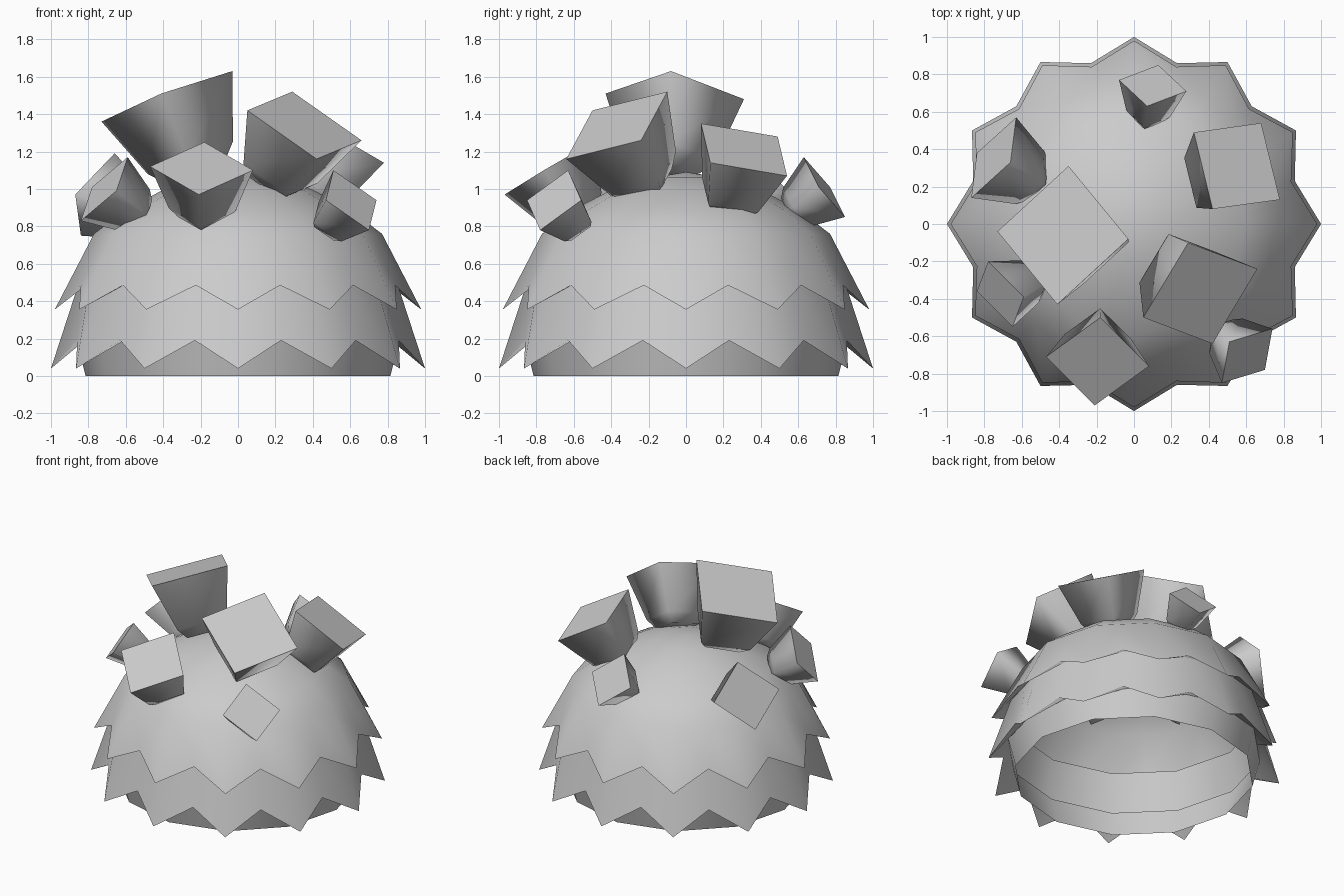
import bpy, bmesh, math
from mathutils import Vector

if "Cube" in bpy.data.objects:
    bpy.data.objects.remove(bpy.data.objects["Cube"])

GREY = (0.6, 0.6, 0.6, 1)
grey = bpy.data.materials.new("plain_grey")
grey.use_nodes = True
grey.diffuse_color = GREY
grey.node_tree.nodes["Principled BSDF"].inputs["Base Color"].default_value = GREY


def finish(bm, name):
    mesh = bpy.data.meshes.new(name)
    bm.to_mesh(mesh)
    bm.free()
    mesh.materials.append(grey)
    obj = bpy.data.objects.new(name, mesh)
    bpy.context.collection.objects.link(obj)
    return obj


# Dome shell: twelve flat sides, each split once so the two hems can zigzag
SEG = 24
CHORD = math.cos(math.tau / SEG)


def even(r, z):
    return (r, z, r * CHORD, z)


# each ring: tip radius, tip height, notch radius, notch height
rings = [even(0.2, 1.06), even(0.4, 0.995), even(0.6, 0.89), even(0.77, 0.76),
         (0.98, 0.355, 0.87, 0.485), even(0.85, 0.5),
         (1.0, 0.04, 0.89, 0.19), even(0.865, 0.2), even(0.815, 0)]
FOLDS = range(4, 8)


def build_dome():
    bm = bmesh.new()
    loops = []
    for r0, z0, r1, z1 in rings:
        loop = []
        for i in range(SEG):
            r, z = (r1, z1) if i % 2 else (r0, z0)
            a = math.tau * i / SEG
            loop.append(bm.verts.new((r * math.cos(a), r * math.sin(a), z)))
        loops.append(loop)
    top = bm.verts.new((0, 0, 1.09))
    for i in range(SEG):
        j = (i + 1) % SEG
        bm.faces.new((top, loops[0][i], loops[0][j]))
        for a, b in zip(loops, loops[1:]):
            bm.faces.new((a[i], b[i], b[j], a[j]))
    for f in bm.faces:
        f.smooth = True
    # crisp edges along the hems and where they tuck back under
    for k in FOLDS:
        for i in range(SEG):
            bm.edges.get((loops[k][i], loops[k][(i + 1) % SEG])).smooth = False
    return finish(bm, "dome_shell")


# Blocks: outer square given by three corners (corner, neighbour, neighbour),
# tapering inward to a rounded end buried in the dome
def build_block(name, corner, side_a, side_b):
    p, a, b = Vector(corner), Vector(side_a), Vector(side_b)
    outer = [p, a, a + b - p, b]
    center = (a + b) / 2
    normal = (a - p).cross(b - p).normalized()
    if normal.dot(center) < 0:
        normal.negate()
        outer.reverse()
    size = (a - p).length
    bm = bmesh.new()
    levels = [[bm.verts.new(center + (v - center) * scale - normal * depth * size)
               for v in outer]
              for scale, depth in ((1, 0), (0.65, 0.67), (0.45, 0.82))]
    bm.faces.new(levels[0])
    bm.faces.new(levels[-1][::-1]).smooth = True
    for i in range(4):
        j = (i + 1) % 4
        for up, low in zip(levels, levels[1:]):
            bm.faces.new((up[j], up[i], low[i], low[j])).smooth = True
        bm.edges.get((levels[0][i], levels[0][j])).smooth = False
    return finish(bm, name)


build_dome()
blocks = {
    "crown_block": ((-.73, -.04, 1.36), (-.41, -.43, 1.51), (-.35, .31, 1.48)),
    "front_left_block": ((.05, -.5, 1.42), (.29, -.1, 1.52), (.42, -.64, 1.16)),
    "front_block": ((-.47, -.71, 1.12), (-.18, -.5, 1.25), (-.21, -.97, .97)),
    "front_left_small_block": ((.51, -.63, 1.1), (.74, -.56, .94), (.47, -.85, .94)),
    "left_block": ((.42, .08, 1.35), (.32, .49, 1.28), (.78, .13, 1.14)),
    "back_small_block": ((.07, .63, 1.17), (.28, .71, 1.01), (-.08, .77, 1.01)),
    "right_small_block": ((-.59, -.39, 1.17), (-.78, -.2, 1.01), (-.65, -.55, .99)),
    "right_block": ((-.63, .57, .97), (-.84, .38, .75), (-.66, .33, 1.19)),
}
for name, corners in blocks.items():
    build_block(name, *corners)
